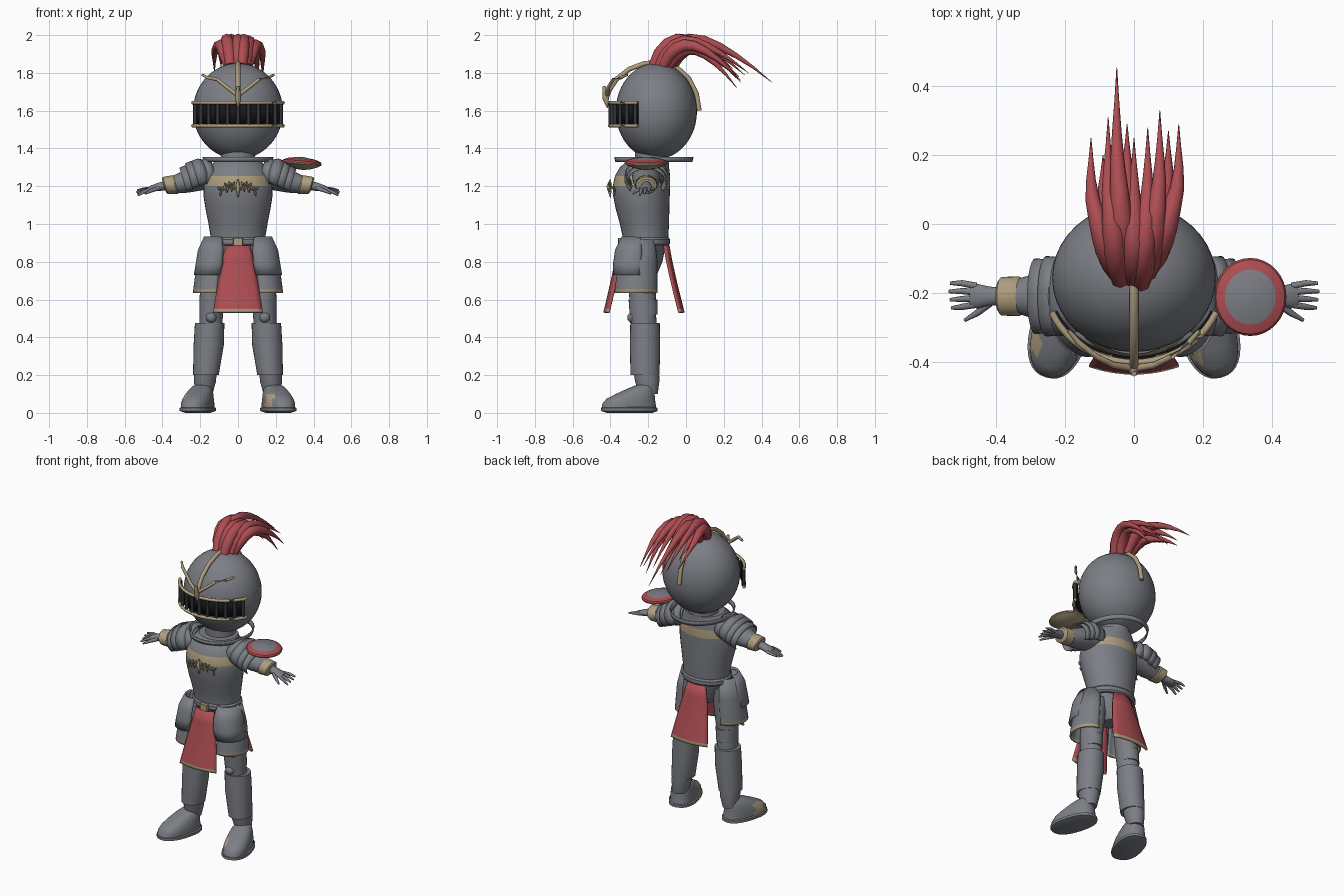
import bpy, bmesh, math
from mathutils import Vector as V

if "Cube" in bpy.data.objects:
    bpy.data.objects.remove(bpy.data.objects["Cube"])


def material(name, r, g, b):
    m = bpy.data.materials.new(name)
    m.use_nodes = True
    m.diffuse_color = (r, g, b, 1)
    m.node_tree.nodes["Principled BSDF"].inputs["Base Color"].default_value = (r, g, b, 1)
    return m


STEEL = material("steel grey", .2, .21, .235)
RED = material("cloth red", .42, .075, .085)
GOLD = material("pale gold", .42, .34, .21)
BLACK = material("visor black", .008, .008, .01)
BAR = material("dark bar", .035, .037, .045)


def finish(name, bm, mat, thick=0, angle=35):
    bmesh.ops.recalc_face_normals(bm, faces=bm.faces)
    me = bpy.data.meshes.new(name)
    bm.to_mesh(me)
    bm.free()
    me.materials.append(mat)
    ob = bpy.data.objects.new(name, me)
    bpy.context.collection.objects.link(ob)
    bpy.context.view_layer.objects.active = ob
    for o in bpy.context.selected_objects:
        o.select_set(False)
    ob.select_set(True)
    bpy.ops.object.shade_smooth_by_angle(angle=math.radians(angle))
    if thick:
        mod = ob.modifiers.new("thickness", 'SOLIDIFY')
        mod.thickness = thick
        mod.offset = 0
    return ob


def paint(ob, mat, rule):
    ob.data.materials.append(mat)
    for p in ob.data.polygons:
        if rule(p):
            p.material_index = 1


def skin(bm, rows, closed):
    """Join neighbouring rows of points with quads."""
    vs = [[bm.verts.new(p) for p in row] for row in rows]
    n = len(vs[0])
    for a, b in zip(vs, vs[1:]):
        for i in range(n if closed else n - 1):
            j = (i + 1) % n
            bm.faces.new((a[i], a[j], b[j], b[i]))
    return vs


def loft(name, rings, mat, n=28, arc=None, thick=0, caps=True, power=1, angle=35):
    """Rings are (centre, u, v); an arc in degrees gives an open shell."""
    def ease(t):
        return math.copysign(abs(t) ** power, t)
    lo, hi = arc or (0, 360)
    steps = n + 1 if arc else n
    angs = [math.radians(lo + (hi - lo) * i / n) for i in range(steps)]
    bm = bmesh.new()
    vs = skin(bm, [[c + u * ease(math.cos(a)) + v * ease(math.sin(a)) for a in angs]
                   for c, u, v in rings], not arc)
    if caps and not arc:
        bm.faces.new(vs[0])
        bm.faces.new(vs[-1])
    return finish(name, bm, mat, thick, angle)


def flat(x, y, z, rx, ry):
    return V((x, y, z)), V((rx, 0, 0)), V((0, ry, 0))


def sweep(name, pts, radii, mat, n=8, squash=1):
    pts = [V(p) for p in pts]
    rings = []
    for i, p in enumerate(pts):
        t = (pts[min(i + 1, len(pts) - 1)] - pts[max(i - 1, 0)]).normalized()
        ref = V((1, 0, 0)) if abs(t.x) < .75 else V((0, 1, 0))
        v = t.cross(ref).normalized()
        r = radii[i] if isinstance(radii, (list, tuple)) else radii
        rings.append((p, v.cross(t) * r, v * r * squash))
    return loft(name, rings, mat, n, angle=50)


def cloth(name, y_top, y_end, bulge):
    bm = bmesh.new()
    rows = []
    for t in (0, .2, .4, .6, .8, .95, 1):
        y = y_top + (y_end - y_top) * t ** 1.15
        w = .062 + .068 * t ** .8
        rows.append([(w * u / 4, y + bulge * (1 - (u / 4) ** 2), .885 - .355 * t)
                     for u in range(-4, 5)])
    skin(bm, rows, False)
    ob = finish(name, bm, RED, .012)
    paint(ob, GOLD, lambda p: p.center.z < .547)


# Helmet with slotted visor
bm = bmesh.new()
bmesh.ops.create_uvsphere(bm, u_segments=40, v_segments=24, radius=1)
for v in bm.verts:
    v.co = V((v.co.x * .238, v.co.y * .215 - .157, v.co.z * .254 + 1.597))
finish("helmet", bm, STEEL)


def visor_point(deg, z, grow=0):
    a = math.radians(deg)
    return ((.262 + grow) * math.sin(a), -.155 - (.248 + grow) * math.cos(a), z)


loft("visor_slot", [flat(0, -.155, z, .249, .232) for z in (1.53, 1.635)],
     BLACK, arc=(205, 335), thick=.006)
for name, z in (("lower", 1.52), ("upper", 1.642)):
    sweep(name + "_visor_rim", [visor_point(d, z) for d in range(-66, 67, 6)], .01, GOLD)
for i in range(11):
    d = -62 + 12.4 * i
    sweep("visor_bar", [visor_point(d, 1.522, -.004), visor_point(d, 1.64, -.004)], .01, BAR)

# Gold ridge and brow branches
ridge = [(-.425, 1.66), (-.405, 1.71), (-.37, 1.765), (-.3, 1.82), (-.22, 1.85), (-.13, 1.857),
         (-.05, 1.83), (.015, 1.77), (.055, 1.69), (.07, 1.6)]
sweep("helmet_ridge", [(0, y, z) for y, z in ridge], .013, GOLD)
sweep("ridge_drop", [(0, -.435, 1.73), (0, -.425, 1.665), (0, -.415, 1.615)],
      [.008, .017, .003], GOLD)
for s in (1, -1):
    sweep("brow_branch", [(0, -.42, 1.68), (s * .06, -.41, 1.725), (s * .11, -.385, 1.765),
                          (s * .16, -.345, 1.775), (s * .19, -.31, 1.79)],
          [.011, .01, .009, .009, .006], GOLD)

# Plume of tapering strands: base x, base y, tip x, y, z, peak height
strands = [(-.05, -.14, -.125, .25, 1.8, 1.97), (-.04, -.16, -.075, .31, 1.79, 2.0),
           (-.02, -.15, -.05, .455, 1.75, 2.0), (0, -.16, 0, .25, 1.82, 2.0),
           (.02, -.17, .04, .28, 1.78, 2.0), (.04, -.14, .075, .33, 1.8, 1.99),
           (.05, -.12, .13, .29, 1.76, 1.97), (-.03, -.09, -.09, .2, 1.83, 1.95),
           (.03, -.09, .1, .27, 1.72, 1.95), (0, -.07, -.02, .29, 1.75, 1.96)]
for bx, by, tx, ty, tz, top in strands:
    pts = []
    for k in range(9):
        t = k / 8
        x = bx + (tx - bx) * min(1, t * 1.5)
        y = by + (ty - by) * t ** 1.3
        rise = math.sin(min(t / .42, 1) * math.pi / 2)
        z = 1.84 + (top - .022 - 1.84) * rise
        if t > .42:
            z -= (top - .022 - tz) * ((t - .42) / .58) ** 1.7
        pts.append((x, y, z))
    sweep("plume_strand", pts, [.028, .034, .035, .032, .027, .021, .014, .007, .001], RED, 8)

# Cuirass, neck, collar and belt
body = [(.9, .148, .12, -.215), (.94, .146, .122, -.215), (1.0, .156, .13, -.22),
        (1.08, .172, .142, -.23), (1.15, .183, .15, -.236), (1.2, .182, .152, -.236),
        (1.255, .17, .146, -.23), (1.3, .15, .13, -.22), (1.335, .12, .11, -.2)]
cuirass = loft("cuirass", [flat(0, y, z, rx, ry) for z, rx, ry, y in body], STEEL, 36)
paint(cuirass, GOLD, lambda p: 1.2 < p.center.z < 1.255)
loft("neck", [flat(0, -.18, z, .09, .09) for z in (1.3, 1.4)], STEEL)
loft("collar", [flat(0, -.17, 1.328, .178, .2), flat(0, -.17, 1.355, .184, .206)], STEEL, 36,
     thick=.008, caps=False)
loft("belt", [flat(0, -.215, z, r, r - .028) for z, r in ((.885, .15), (.895, .158), (.918, .158), (.928, .15))],
     STEEL)
loft("pelvis", [flat(0, -.21, .74, .05, .06), flat(0, -.215, .8, .11, .09), flat(0, -.215, .9, .14, .11)], STEEL)
loft("buckle", [flat(0, -.345, z, .026, .014) for z in (.88, .925)], GOLD, 8, power=.3)

# Chest ornament of leafy sprigs
sweep("ornament_stem", [(0, -.4, 1.235), (0, -.41, 1.2), (0, -.4, 1.14)], [.004, .012, .003], GOLD)
for s in (1, -1):
    sprig = [V((s * .005, -.4, 1.175)), V((s * .03, -.4, 1.2)), V((s * .055, -.393, 1.195)),
             V((s * .09, -.375, 1.175))]
    sweep("ornament_branch", sprig, [.006, .007, .006, .005], GOLD, 6)
    for p in sprig[1:]:
        for dx, dz in ((.018, .025), (.005, -.03), (-.012, .025)):
            sweep("ornament_leaf", [p, p + V((s * dx / 2, -.008, dz / 2)), p + V((s * dx, -.004, dz))],
                  [.003, .007, .002], GOLD, 6)

# Hanging cloths
cloth("front_cloth", -.335, -.41, -.022)
cloth("back_cloth", -.115, -.035, .022)

for s in (1, -1):
    def arm(x, z, ry, rz, lean=.3):
        return V((s * x, -.21, z)), V((0, ry, 0)), V((s * rz * lean, 0, rz))

    # Layered shoulder plates
    for x, z, r, w in ((.125, 1.275, .075, .1), (.165, 1.268, .08, .112),
                       (.2, 1.255, .08, .113), (.232, 1.238, .074, .106)):
        loft("shoulder_plate", [arm(x, z, w * .88, r * .85), arm(x + .025, z - .005, w * .98, r),
                                arm(x + .055, z - .018, w, r)],
             STEEL, 20, arc=(-38, 218), thick=.008)

    # Arm, cuff and hand
    loft("arm", [arm(.12, 1.26, .075, .065), arm(.2, 1.245, .075, .065), arm(.28, 1.222, .068, .056),
                 arm(.34, 1.207, .05, .045)], STEEL)
    loft("cuff", [arm(.325, 1.21, .05, .045), arm(.335, 1.208, .058, .05), arm(.385, 1.204, .056, .045),
                  arm(.392, 1.203, .046, .036)], GOLD)
    loft("hand", [arm(.385, 1.203, .026, .024), arm(.42, 1.196, .028, .021), arm(.455, 1.188, .036, .016),
                  arm(.475, 1.183, .03, .011)], STEEL, 16)
    for i in range(4):
        y = -.18 - .018 * i
        sweep("finger", [(s * .458, y, 1.187), (s * .5, y + .008 - .005 * i, 1.185 - .005 * i),
                         (s * (.538 - .004 * abs(i - 1)), y + .008 - .006 * i, 1.178 - .009 * i)],
              [.01, .009, .005], STEEL)
    sweep("thumb", [(s * .42, -.23, 1.19), (s * .455, -.258, 1.178), (s * .492, -.28, 1.16)],
          [.012, .01, .005], STEEL)

    # Hip plates: trimmed outer skirt and overlapping front plate
    def hip(x, y, z, rx, ry):
        return V((s * x, y, z)), V((s * rx, 0, 0)), V((0, ry, 0))
    skirt = loft("hip_skirt", [hip(.115, -.25, .92, .065, .08), hip(.125, -.255, .8, .088, .1),
                               hip(.132, -.264, .652, .1, .108), hip(.132, -.264, .634, .102, .11)],
                 STEEL, 20, arc=(-105, 85), thick=.01)
    paint(skirt, GOLD, lambda p: p.center.z < .652)
    loft("hip_plate", [hip(.115, -.27, .93, .06, .065), hip(.122, -.275, .86, .085, .095),
                       hip(.128, -.28, .79, .09, .1), hip(.14, -.285, .73, .088, .095)],
         STEEL, 14, arc=(-120, 25), thick=.012)

    # Leg
    loft("thigh", [hip(.11, -.225, .86, .06, .07), hip(.125, -.23, .74, .07, .075),
                   hip(.138, -.23, .6, .066, .07), hip(.145, -.222, .45, .06, .066)], STEEL)
    loft("knee_band", [hip(.137, -.228, .6, .064, .076), hip(.142, -.224, .52, .062, .074)], STEEL)
    sweep("knee_boss", [(s * .142, -.25, .505), (s * .142, -.295, .505), (s * .142, -.31, .505)],
          [.032, .028, .012], STEEL, 12)
    loft("shin_guard", [hip(.15, -.217, .475, .078, .078), hip(.155, -.217, .36, .08, .08),
                        hip(.17, -.217, .2, .068, .077)], STEEL)
    loft("ankle", [hip(.172, -.21, .215, .06, .068), hip(.175, -.205, .165, .058, .064),
                   hip(.18, -.2, .1, .045, .05)], STEEL)

    # Boot turned outwards, with a gold patch facing one way on both feet
    upper = [(.025, -.002, .078, .148), (.05, -.002, .078, .143), (.075, .008, .074, .13),
             (.1, .032, .068, .104), (.125, .058, .058, .074), (.143, .078, .045, .048),
             (.153, .086, .024, .025)]
    boot = loft("boot", [flat(0, y, z, rx, ry) for z, y, rx, ry in upper], STEEL, 36, power=.85)
    paint(boot, GOLD, lambda p: p.normal.x < -.35 and p.center.z < .1 and -.095 < p.center.y < -.015)
    sole = loft("boot_sole", [flat(0, 0, z, .086 + d, .152 + d) for z, d in ((0, -.03), (.01, 0), (.026, 0), (.03, -.008))],
                STEEL, 36, power=.85)
    for ob in (boot, sole):
        ob.location = (s * .213, -.3, 0)
        ob.rotation_euler.z = s * math.radians(16)

# Round shield resting above the left arm
disc = [(1.287, .012), (1.294, .05), (1.307, .085), (1.318, .103), (1.325, .105), (1.334, .1),
        (1.345, .074), (1.355, .01)]
shield = loft("shield", [(V((.338, -.212, z)), V((r, 0, -r * .08)), V((0, r * 1.08, 0)))
                         for z, r in disc], GOLD, 32)
shield.data.materials.append(RED)
shield.data.materials.append(STEEL)
for p in shield.data.polygons:
    if p.normal.z > .05:
        dist = (p.center - V((.338, -.212, p.center.z))).length
        p.material_index = 1 if dist > .075 else 2
